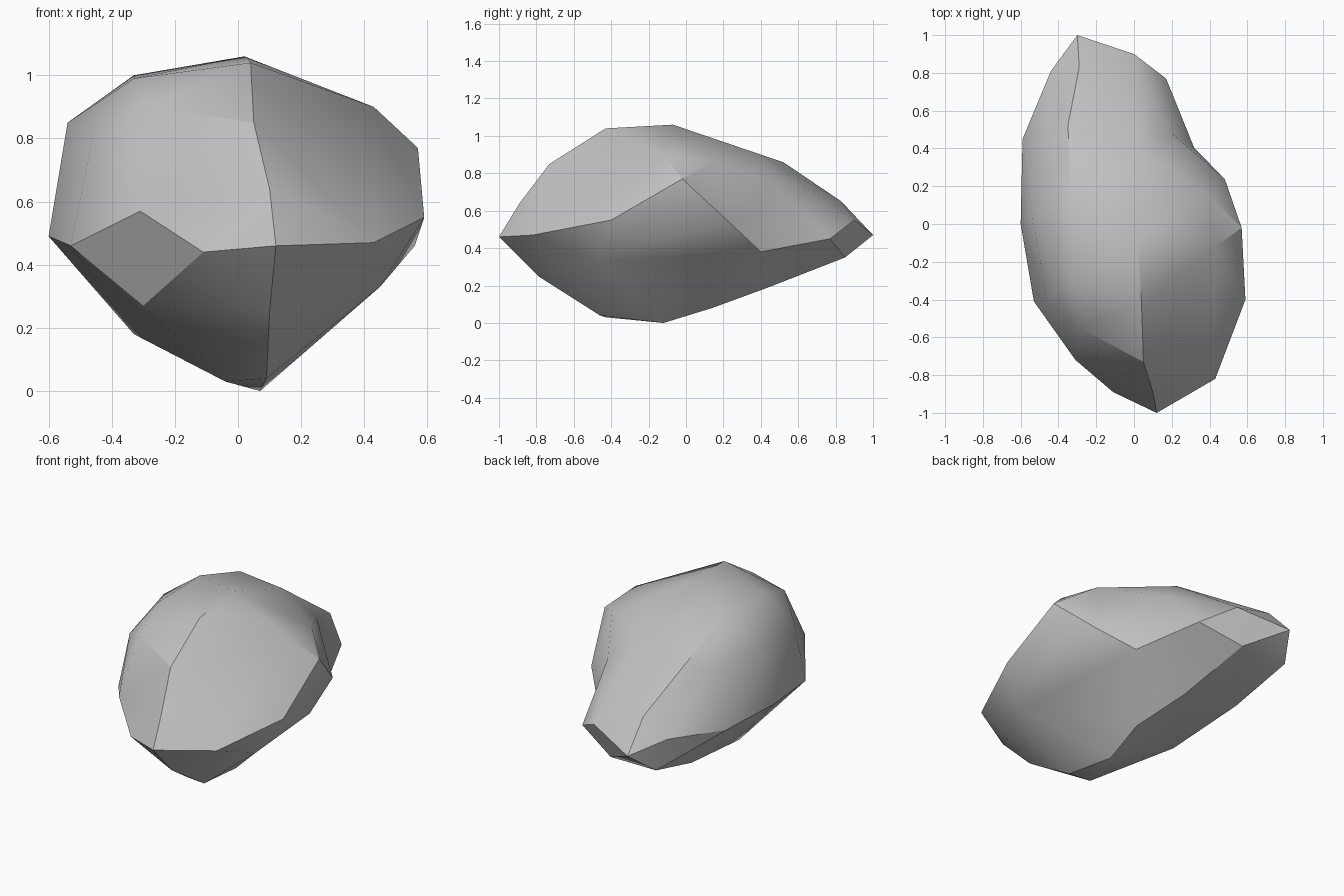
import bpy
import bmesh
from math import radians
from mathutils import Vector

default_cube = bpy.data.objects.get("Cube")
if default_cube:
    bpy.data.objects.remove(default_cube, do_unlink=True)

# Corner points of the boulder by region; each corner has a one-letter label
crown = ("abcdefghijR",
         [(.05, -.73, .85), (.04, -.43, 1.04), (.02, -.07, 1.06), (-.33, .1, 1),
          (-.33, -.3, .99), (-.29, -.55, .9), (-.35, .52, .86), (.43, -.12, .9),
          (.4, .15, .86), (.2, .48, .74), (.02, .4, .9)])
right_flank = ("klmnop",
               [(-.46, -.4, .8), (-.54, .05, .85), (-.47, .41, .82),
                (-.59, .45, .5), (-.6, 0, .49), (-.53, -.41, .46)])
left_flank = ("qrstuv",
              [(.57, -.02, .77), (.59, -.4, .55), (.56, -.1, .46),
               (.48, .24, .53), (.32, .4, .38), (.45, -.47, .33)])
nose = ("wxyzABC",
        [(.12, -1, .46), (.1, -.89, .64), (.1, -.79, .25), (.43, -.82, .47),
         (-.31, -.72, .57), (-.11, -.89, .44), (-.3, -.58, .27)])
tail = ("DEFGHIJ",
        [(.17, .77, .45), (0, .9, .55), (-.3, 1, .47), (-.29, .83, .65),
         (-.44, .81, .54), (-.08, .85, .35), (-.39, .85, .35)])
underside = ("KLMNOPQ",
             [(.09, -.46, .04), (.07, -.12, 0), (-.04, -.43, .03), (0, .44, .19),
              (.1, .14, .08), (-.36, .46, .24), (-.33, -.05, .18)])

# Ridges that must run along edges, as chains of corner labels
ridges = ["cR", "Rg", "Rj", "Ri", "RG", "qij", "jE", "hi",       # crown and shoulder
          "rstuD", "sq", "ti", "uj", "jD", "uN", "uO", "rv",      # left belt
          "FGgd", "gm", "GH", "mH", "mn", "dm", "lm", "dl",       # tail, right top
          "el", "ek", "ef", "kf", "fA", "kA", "kp", "lo",         # right front
          "BAp", "AC", "BCp", "op", "xw", "wy", "abx"]            # nose

# Wrap a skin over the corner directions, then push each corner to its place
centre = Vector((0, 0, .52))
half_size = Vector((.6, 1, .53))
bm = bmesh.new()
vert_of = {}
place_of = {}
for labels, corners in (crown, right_flank, left_flank, nose, tail, underside):
    for label, corner in zip(labels, corners):
        place = Vector(corner)
        direction = Vector([o / h for o, h in zip(place - centre, half_size)])
        vert_of[label] = bm.verts.new(direction.normalized())
        place_of[label] = place
bmesh.ops.convex_hull(bm, input=bm.verts[:])
for label, vert in vert_of.items():
    vert.co = place_of[label]


def turn_edge_to(first, second):
    """Turn the diagonal between two triangles so that it joins both corners."""
    if bm.edges.get((first, second)):
        return
    for edge in bm.edges:
        around = {v for face in edge.link_faces for v in face.verts}
        if around - set(edge.verts) == {first, second}:
            bmesh.utils.edge_rotate(edge, True)
            return


for sweep in range(2):
    for chain in ridges:
        for start, end in zip(chain, chain[1:]):
            turn_edge_to(vert_of[start], vert_of[end])
bmesh.ops.recalc_face_normals(bm, faces=bm.faces[:])

mesh = bpy.data.meshes.new("boulder")
bm.to_mesh(mesh)
bm.free()
boulder = bpy.data.objects.new("boulder", mesh)
bpy.context.collection.objects.link(boulder)

# Plain grey stone
stone = bpy.data.materials.new("grey stone")
stone.use_nodes = True
grey = (.54, .54, .54, 1)
stone.diffuse_color = grey
stone.node_tree.nodes["Principled BSDF"].inputs["Base Color"].default_value = grey
mesh.materials.append(stone)

# Smooth shading with the strong ridges kept sharp
bpy.context.view_layer.objects.active = boulder
boulder.select_set(True)
bpy.ops.object.shade_smooth_by_angle(angle=radians(30))
